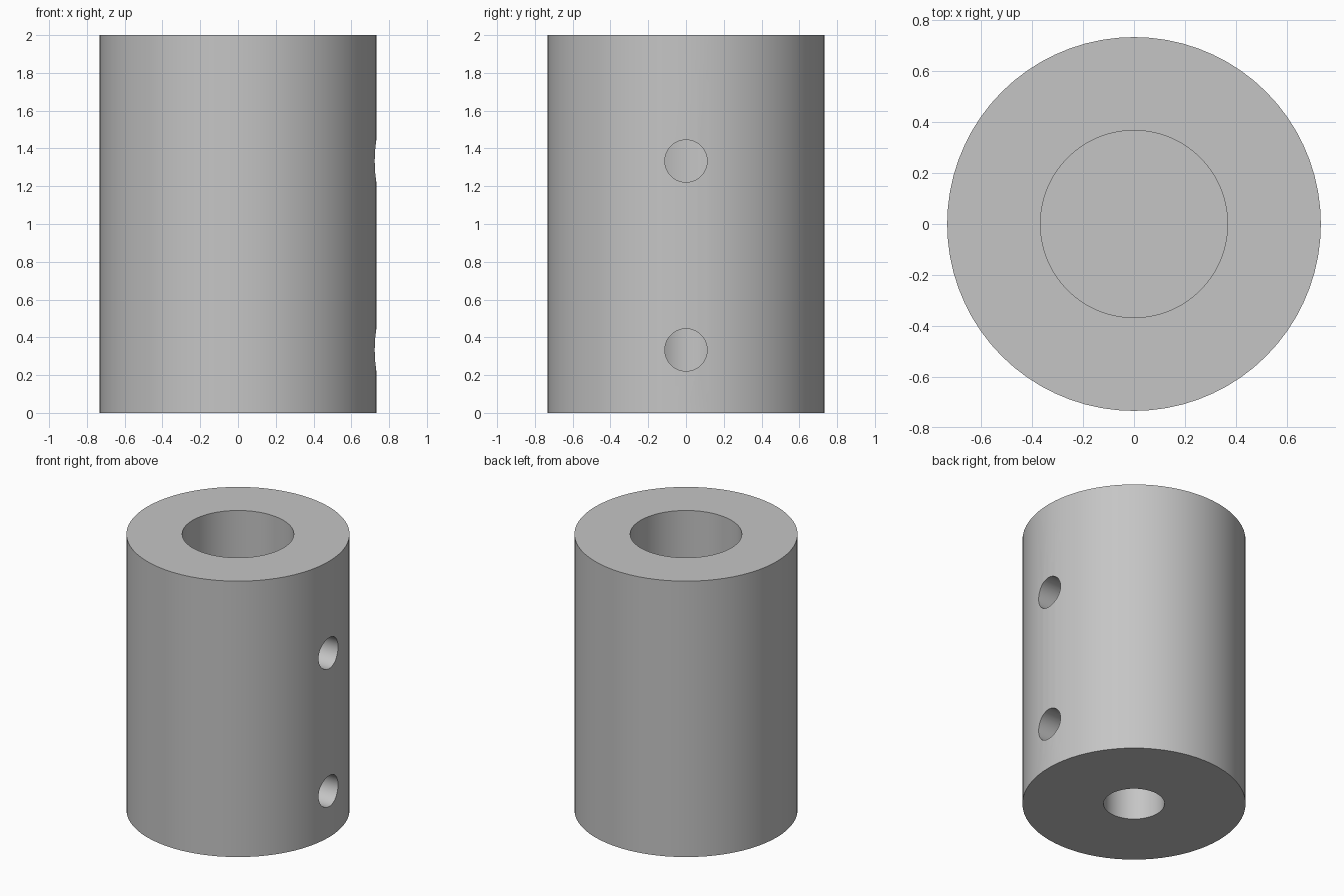
import bpy, bmesh, math
from mathutils import Matrix

if "Cube" in bpy.data.objects:
    bpy.data.objects.remove(bpy.data.objects["Cube"])

SIDES = 72
R_OUT, R_TOP, R_LOW = 0.733, 0.367, 0.2
HEIGHT, TOP_FLOOR, LOW_CEIL = 2.0, 0.72, 0.6

grey = bpy.data.materials.new("light_grey")
grey.diffuse_color = (0.56, 0.56, 0.56, 1)
grey.use_nodes = True
grey.node_tree.nodes["Principled BSDF"].inputs["Base Color"].default_value = grey.diffuse_color


def add_object(name, bm):
    bmesh.ops.recalc_face_normals(bm, faces=bm.faces)
    mesh = bpy.data.meshes.new(name)
    bm.to_mesh(mesh)
    bm.free()
    mesh.materials.append(grey)
    ob = bpy.data.objects.new(name, mesh)
    bpy.context.collection.objects.link(ob)
    return ob


# Coupling body: turned profile with a wide upper bore and a narrow lower bore
profile = [(0, LOW_CEIL), (R_LOW, LOW_CEIL), (R_LOW, 0), (R_OUT, 0),
           (R_OUT, HEIGHT), (R_TOP, HEIGHT), (R_TOP, TOP_FLOOR), (0, TOP_FLOOR)]
bm = bmesh.new()
verts = [bm.verts.new((r, 0, z)) for r, z in profile]
edges = [bm.edges.new(pair) for pair in zip(verts, verts[1:])]
bmesh.ops.spin(bm, geom=verts + edges, cent=(0, 0, 0), axis=(0, 0, 1),
               angle=2 * math.pi, steps=SIDES)
bmesh.ops.remove_doubles(bm, verts=bm.verts, dist=1e-4)
body = add_object("coupling_body", bm)

# Set screw holes: drilled from the right side into each bore
for i, z in enumerate((1.0 / 3, 4.0 / 3)):
    bm = bmesh.new()
    bmesh.ops.create_cone(bm, cap_ends=True, segments=48, radius1=0.112,
                          radius2=0.112, depth=1.0,
                          matrix=Matrix.Translation((0.513, 0, z))
                          @ Matrix.Rotation(math.pi / 2, 4, 'Y'))
    cutter = add_object("screw_hole_cutter_%d" % (i + 1), bm)
    cutter.hide_render = True
    mod = body.modifiers.new("screw_hole", 'BOOLEAN')
    mod.operation, mod.solver, mod.object = 'DIFFERENCE', 'EXACT', cutter
    bpy.context.view_layer.objects.active = body
    bpy.ops.object.modifier_apply(modifier=mod.name)
    bpy.data.objects.remove(cutter)

# Smooth round walls with crisp rims
bpy.ops.object.select_all(action='DESELECT')
body.select_set(True)
bpy.context.view_layer.objects.active = body
bpy.ops.object.shade_smooth_by_angle(angle=math.radians(30))
